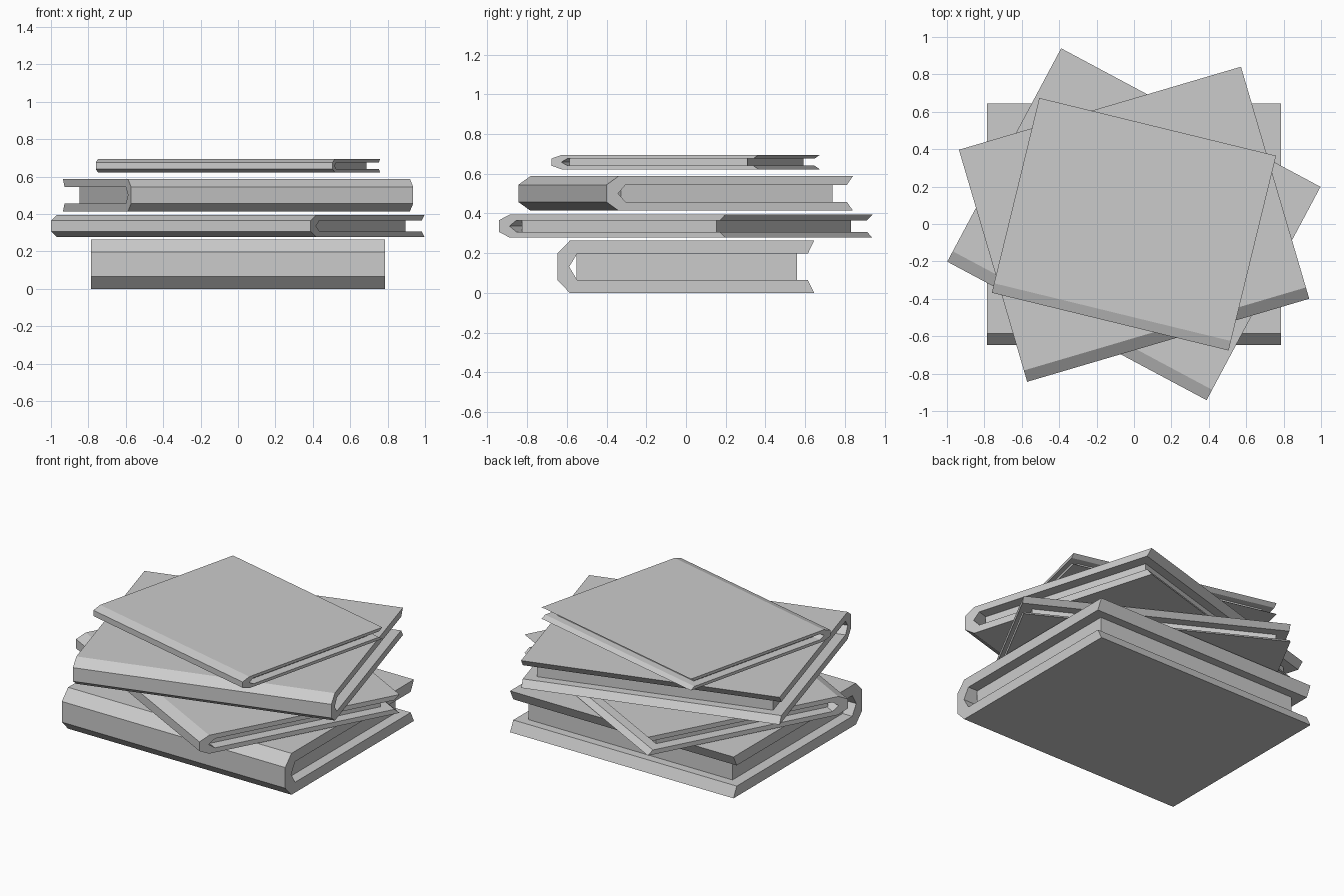
import bpy
import math

if "Cube" in bpy.data.objects:
    bpy.data.objects.remove(bpy.data.objects["Cube"])


def extrude_profile(name, profile, half_width, z, height, scale, angle):
    """Extrude a (y, z-fraction) outline along x, then place and turn it."""
    n = len(profile)
    verts = [(side * half_width * scale, y * scale, t * height)
             for side in (-1, 1) for y, t in profile]
    faces = [(i, (i + 1) % n, n + (i + 1) % n, n + i) for i in range(n)]
    faces += [tuple(reversed(range(n))), tuple(range(n, 2 * n))]
    mesh = bpy.data.meshes.new(name)
    mesh.from_pydata(verts, [], faces)
    # consistent outward normals
    import bmesh
    bm = bmesh.new()
    bm.from_mesh(mesh)
    bmesh.ops.recalc_face_normals(bm, faces=bm.faces)
    bm.to_mesh(mesh)
    bm.free()
    obj = bpy.data.objects.new(name, mesh)
    obj.location.z = z
    obj.rotation_euler.z = math.radians(angle)
    bpy.context.collection.objects.link(obj)
    return obj


# C-shaped hardback cover: chamfered spine, pointed hollow, bevelled free edges
upper = [(-0.648, 0.75), (-0.585, 1.0), (0.645, 1.0), (0.613, 0.75), (-0.548, 0.75)]
lower = [(y, 1 - t) for y, t in reversed(upper)]
COVER = upper + [(-0.588, 0.5)] + lower

# Page block, set in from the cover on three sides
PAGES = [(-0.552, 0.25), (0.558, 0.25), (0.558, 0.75), (-0.552, 0.75)]

# name, bottom z, thickness, plan scale, turn in degrees
BOOKS = [
    ("bottom_book", 0.0, 0.263, 1.0, 0.0),
    ("second_book", 0.278, 0.117, 1.0, -28.1),
    ("third_book", 0.414, 0.174, 1.0, 16.4),
    ("top_book", 0.622, 0.073, 0.829, -13.7),
]

for name, z, height, scale, angle in BOOKS:
    extrude_profile(name + "_cover", COVER, 0.786, z, height, scale, angle)
    extrude_profile(name + "_pages", PAGES, 0.718, z, height, scale, angle)
